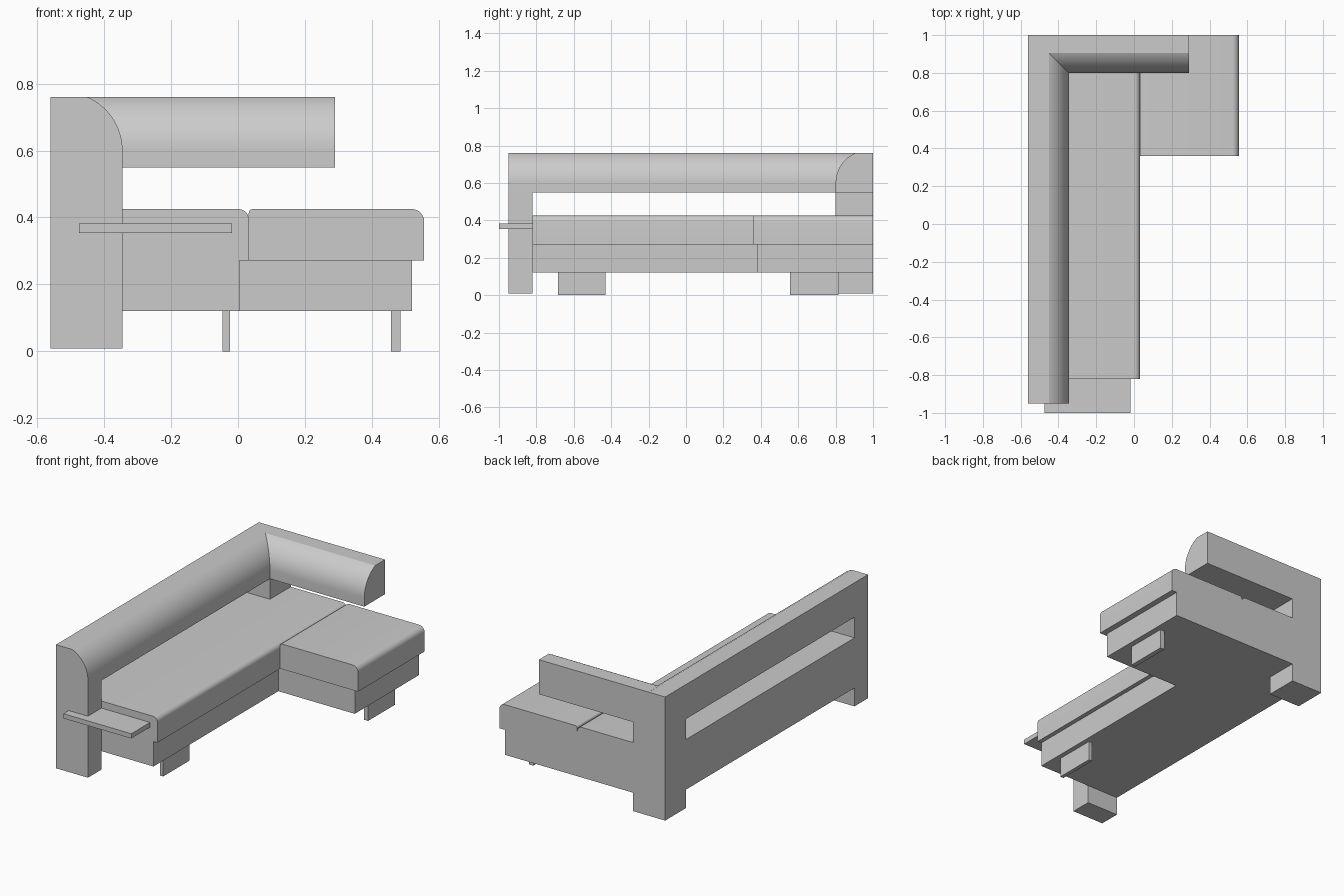
import bpy, bmesh
from math import sin, cos, pi, asin
from mathutils import Vector

cube = bpy.data.objects.get("Cube")
if cube:
    bpy.data.objects.remove(cube, do_unlink=True)

fabric = bpy.data.materials.new("light grey")
fabric.use_nodes = True
GREY = (0.6, 0.6, 0.6, 1)
fabric.diffuse_color = GREY
fabric.node_tree.nodes["Principled BSDF"].inputs["Base Color"].default_value = GREY


def prism(name, profile, axis, lo, hi):
    """Extrude a closed (horizontal, z) profile along the x or y axis."""
    def place(h, z, d):
        return (d, h, z) if axis == "x" else (h, d, z)
    bm = bmesh.new()
    face = bm.faces.new([bm.verts.new(place(h, z, lo)) for h, z in profile])
    ext = bmesh.ops.extrude_face_region(bm, geom=[face])
    moved = [v for v in ext["geom"] if isinstance(v, bmesh.types.BMVert)]
    bmesh.ops.translate(bm, verts=moved, vec=Vector(place(0, 0, hi - lo)))
    bmesh.ops.recalc_face_normals(bm, faces=bm.faces)
    mesh = bpy.data.meshes.new(name)
    bm.to_mesh(mesh)
    bm.free()
    obj = bpy.data.objects.new(name, mesh)
    bpy.context.collection.objects.link(obj)
    mesh.materials.append(fabric)
    bpy.ops.object.select_all(action="DESELECT")
    obj.select_set(True)
    bpy.context.view_layer.objects.active = obj
    bpy.ops.object.shade_smooth_by_angle(angle=pi / 9)
    return obj


def box(name, x, y, z):
    return prism(name, [(x[0], z[0]), (x[1], z[0]), (x[1], z[1]), (x[0], z[1])], "y", *y)


def arc(cx, cz, r, start, end, steps):
    return [(cx + r * cos(start + (end - start) * i / steps),
             cz + r * sin(start + (end - start) * i / steps)) for i in range(steps + 1)]


def back_profile(outer, inner, side):
    """Flat outer side, bulging inner side that meets a flat top."""
    r, spring, bottom, top = 0.174, 0.60, 0.55, 0.76
    bulge = arc(0, spring, r, 0, asin((top - spring) / r), 16)
    return ([(outer, bottom), (inner, bottom)]
            + [(inner + side * (h - r), z) for h, z in bulge] + [(outer, top)])


def cushion(name, x, y, r_left, r_right):
    z0, z1 = 0.272, 0.425
    profile = [(x[0], z0), (x[1], z0)]
    profile += arc(x[1] - r_right, z1 - r_right, r_right, 0, pi / 2, 8)
    if r_left:
        profile += arc(x[0] + r_left, z1 - r_left, r_left, pi / 2, pi, 6)
    else:
        profile.append((x[0], z1))
    return prism(name, profile, "y", *y)


# Backrests meeting in a mitred valley at the corner
OUT, IN = -0.56, -0.345
prism("long_backrest", back_profile(OUT, IN, 1), "y", -0.95, 1)
prism("short_backrest", back_profile(1, 0.80, -1), "x", -0.45, 0.29)

# Posts that carry the backrests
box("front_post", (OUT, IN), (-0.95, -0.82), (0.008, 0.55))
box("corner_post_upper", (OUT, IN), (0.80, 1), (0.425, 0.55))
box("corner_post_lower", (OUT, IN), (0.80, 1), (0.008, 0.12))

# Seat bases
box("long_base", (OUT, 0.005), (-0.82, 1), (0.12, 0.272))
box("chaise_base", (0.005, 0.52), (0.38, 1), (0.12, 0.272))

# Cushions
splits = [-0.82, -0.23, 0.36, 1]
for i, y in enumerate(zip(splits, splits[1:])):
    cushion(f"seat_cushion_{i + 1}", (OUT, 0.032), y, 0, 0.03)
cushion("chaise_cushion", (0.032, 0.556), (0.36, 1), 0.012, 0.036)

# Slab legs
box("front_leg", (-0.047, -0.024), (-0.685, -0.43), (0, 0.12))
box("chaise_leg", (0.457, 0.486), (0.557, 0.815), (0, 0.12))

# Side tray through the front post
box("side_tray", (-0.475, -0.018), (-1, -0.82), (0.353, 0.382))
